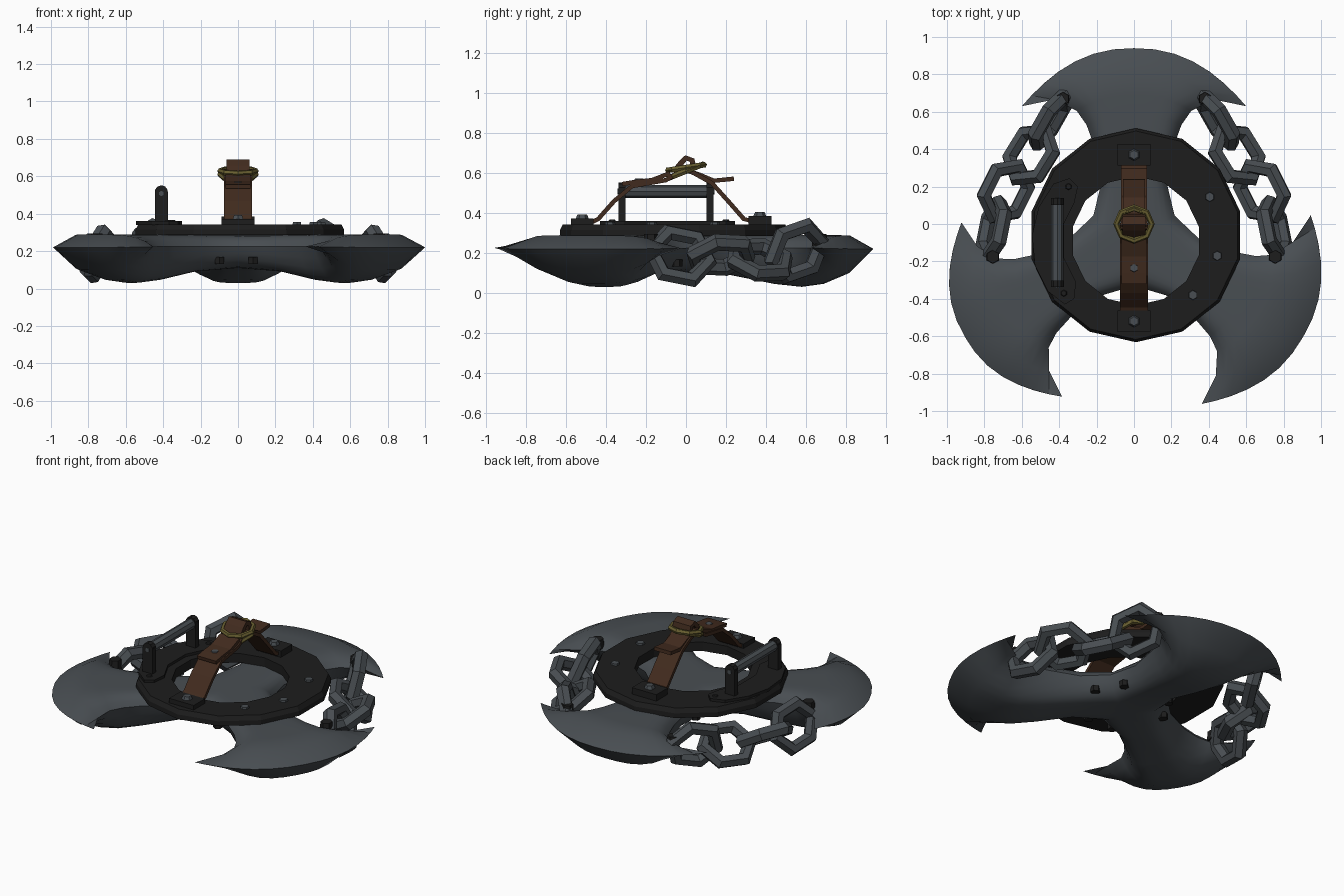
import bpy, bmesh, math
from mathutils import Vector, Matrix

if "Cube" in bpy.data.objects:
    bpy.data.objects.remove(bpy.data.objects["Cube"])

def material(name, rgb):
    m = bpy.data.materials.new(name)
    m.diffuse_color = (*rgb, 1)
    m.use_nodes = True
    m.node_tree.nodes["Principled BSDF"].inputs["Base Color"].default_value = m.diffuse_color
    return m

STEEL = material("blue grey steel", (0.066, 0.076, 0.085))
BLACK = material("black iron", (0.0125, 0.0125, 0.0125))
LEATHER = material("brown leather", (0.053, 0.024, 0.013))
BRASS = material("old brass", (0.14, 0.115, 0.03))
CY = -0.08  # centre of the three blades

def finish(bm, name, mat, smooth=None):
    bmesh.ops.remove_doubles(bm, verts=bm.verts, dist=0.0005)
    bmesh.ops.recalc_face_normals(bm, faces=bm.faces)
    me = bpy.data.meshes.new(name)
    bm.to_mesh(me)
    bm.free()
    me.materials.append(mat)
    ob = bpy.data.objects.new(name, me)
    bpy.context.collection.objects.link(ob)
    if smooth:
        bpy.ops.object.select_all(action='DESELECT')
        ob.select_set(True)
        bpy.context.view_layer.objects.active = ob
        bpy.ops.object.shade_smooth_by_angle(angle=math.radians(smooth))
    return ob

def box(name, size, loc, mat):
    bm = bmesh.new()
    bmesh.ops.create_cube(bm, size=1, matrix=Matrix.Translation(loc) @ Matrix.Diagonal((*size, 1)))
    return finish(bm, name, mat)

def peg(name, loc, r, h, mat, sides=6, axis='Z', taper=0.7):
    rot = Matrix.Rotation(math.radians(90), 4, 'X') if axis == 'Y' else Matrix()
    bm = bmesh.new()
    bmesh.ops.create_cone(bm, cap_ends=True, segments=sides, radius1=r, radius2=r * taper,
                          depth=h, matrix=Matrix.Translation(loc) @ rot)
    return finish(bm, name, mat, 35 if sides > 6 else None)

def prism(name, pts, z0, z1, mat):
    bm = bmesh.new()
    lo = [bm.verts.new((x, y, z0)) for x, y in pts]
    hi = [bm.verts.new((x, y, z1)) for x, y in pts]
    bm.faces.new(lo)
    bm.faces.new(hi)
    for i in range(len(pts)):
        j = (i + 1) % len(pts)
        bm.faces.new((lo[i], lo[j], hi[j], hi[i]))
    return finish(bm, name, mat)

# Three crescent blades joined at a hub; each row: edge x, edge y, middle y, top z, bottom z
ROWS = [(.217, .125, 0, .285, .11), (.175, .30, .30, .285, .09), (.20, .50, .52, .288, .045),
        (.237, .61, .66, .29, .03), (.286, .685, .77, .29, .045), (.40, .745, .90, .288, .10),
        (.56, .755, 1.02, .22, .22)]
WIDTHS = (1.07, .96, 1.04)
bm = bmesh.new()
N = 14
for k in range(3):
    rot = Matrix.Translation((0, CY, 0)) @ Matrix.Rotation(k * math.tau / 3, 4, 'Z')
    for side in (3, 4):
        grid = []
        for n, row in enumerate(ROWS):
            ex, ey, my, z = row[0], row[1], row[2], row[side]
            wide = 1.0 if n < 2 else WIDTHS[k]
            if k == 0 and n == 6:
                ey -= .045
            if k > 0 and n > 4:
                my += .025
            line = []
            for i in range(N + 1):
                t = 2 * i / N - 1
                u = .5 * t + .5 * math.sin(t * math.pi / 2)
                p = 1 if n == 0 else 2.3
                y = my + (ey - my) * abs(u) ** p
                zz = .225 + (z - .225) * (1 - abs(u) ** (7 if side == 3 else 4.5))
                line.append(bm.verts.new(rot @ Vector((u * ex * wide, y, zz))))
            grid.append(line)
        for a, b in zip(grid, grid[1:]):
            for i in range(N):
                bm.faces.new((a[i], a[i + 1], b[i + 1], b[i]))
finish(bm, "blades", STEEL, 40)

# Rivets on the hub walls between the blades
for k in range(3):
    for x in (-.10, .08):
        v = Matrix.Rotation(k * math.tau / 3, 3, 'Z') @ Vector((x, -.24, .15))
        peg("hub_rivet", (v.x, v.y + CY, v.z), .028, .036, BLACK, taper=1)

# Flat mounting ring, slightly bevelled at the rim
bm = bmesh.new()
SIDES = 14
loops = []
for r, z, cy in ((.345, .285, -.09), (.572, .285, -.06), (.572, .315, -.06), (.557, .343, -.06), (.345, .343, -.09)):
    loops.append([bm.verts.new((.01 + r * math.sin(i * math.tau / SIDES),
                                cy + r * math.cos(i * math.tau / SIDES), z)) for i in range(SIDES)])
for a, b in zip(loops, loops[1:] + loops[:1]):
    for i in range(SIDES):
        j = (i + 1) % SIDES
        bm.faces.new((a[i], a[j], b[j], b[i]))
finish(bm, "mounting_ring", BLACK)
for x, y in ((.405, .145), (.445, -.17), (.315, -.38)):
    peg("ring_rivet", (x, y, .347), .027, .016, STEEL, taper=.9)

# Handle: crescent plate, two rounded posts and a grip bar
prism("handle_plate", [(-.345, .245), (-.30, .20), (-.32, .11), (-.375, .0), (-.375, -.18),
                       (-.31, -.31), (-.32, -.40), (-.37, -.43), (-.46, -.36), (-.53, -.22),
                       (-.545, -.06), (-.51, .09), (-.43, .215)], .34, .36, BLACK)
for x, y in ((-.35, .20), (-.375, -.37)):
    peg("plate_rivet", (x, y, .362), .02, .01, BLACK)
for y in (-.32, .12):
    box("handle_post", (.07, .036, .165), (-.41, y, .4375), BLACK)
    peg("post_top", (-.41, y, .517), .035, .036, BLACK, 10, 'Y', 1)
    peg("post_pin", (-.41, y, .508), .014, .046, STEEL, 6, 'Y', 1)
peg("grip_bar", (-.41, -.10, .508), .033, .42, STEEL, 8, 'Y', 1)

# Strap brackets with bolts
for y, z in ((.37, .362), (-.52, .35)):
    box("strap_bracket", (.175, .115, .045), (0, y, z), BLACK)
    peg("bracket_bolt", (0, y, z + .031), .034, .024, STEEL)

# Leather strap pieces, thick ribbons following side profiles
def strap(name, prof, width, thick=.022):
    pts = [Vector((0, y, z)) for y, z in prof]
    bm = bmesh.new()
    prev = None
    for i, p in enumerate(pts):
        t = (pts[min(i + 1, len(pts) - 1)] - pts[max(i - 1, 0)]).normalized()
        n = Vector((0, -t.z, t.y)) * thick / 2
        ring = [bm.verts.new(p + n * s + Vector((x, 0, 0))) for s, x in
                ((1, -width / 2), (1, width / 2), (-1, width / 2), (-1, -width / 2))]
        if prev:
            for a in range(4):
                b = (a + 1) % 4
                bm.faces.new((prev[a], prev[b], ring[b], ring[a]))
        if i in (0, len(pts) - 1):
            bm.faces.new(ring)
        prev = ring
    finish(bm, name, LEATHER)

strap("front_strap", [(-.48, .35), (-.44, .37), (-.36, .46), (-.27, .535), (-.10, .565), (-.03, .61), (.0, .63)], .15)
strap("back_strap", [(.33, .36), (.29, .37), (.22, .45), (.13, .55), (.04, .60), (-.03, .63)], .14)
strap("strap_fold", [(-.06, .605), (-.025, .65), (.0, .676), (.03, .665), (.04, .62)], .125, .028)
strap("strap_tail", [(-.02, .62), (.06, .595), (.14, .562), (.24, .572)], .12)
strap("strap_end", [(-.32, .545), (-.26, .555), (-.17, .565), (-.08, .60)], .135)
peg("strap_stud", (0, -.235, .562), .03, .02, STEEL)

# Faceted loops: buckle rings and chain links
def loop(name, mat, frame, half_len, half_wid, minor, sides, smooth):
    bm = bmesh.new()
    rows = []
    for i in range(sides):
        a = i * math.tau / sides
        c = Vector((math.cos(a) * half_len, math.sin(a) * half_wid, 0))
        d = Vector((math.cos(a), math.sin(a), 0))
        rows.append([bm.verts.new(frame @ (c + d * minor * math.cos(b * math.tau / 6)
                     + Vector((0, 0, minor * math.sin(b * math.tau / 6))))) for b in range(6)])
    for i in range(sides):
        p, q = rows[i], rows[(i + 1) % sides]
        for b in range(6):
            e = (b + 1) % 6
            bm.faces.new((p[b], p[e], q[e], q[b]))
    finish(bm, name, mat, smooth)

for tilt, z in ((.38, .61), (.15, .628)):
    loop("buckle_ring", BRASS, Matrix.Translation((0, 0, z)) @ Matrix.Rotation(tilt, 4, 'X'),
         .095, .09, .016, 8, None)

# Two chains between neighbouring blades: link centres and roll angles
LINKS = [((.45, .555, .21), 75), ((.55, .37, .165), -35), ((.685, .175, .19), 32), ((.75, -.03, .185), -70)]
ENDS = [Vector((.38, .67, .27)), Vector((.755, -.175, .26))]
for s in (-1, 1):
    pts = [Vector((p[0] * s, p[1], p[2])) for p in [ENDS[0]] + [l[0] for l in LINKS] + [ENDS[1]]]
    for i, (_, angle) in enumerate(LINKS):
        x = (pts[i + 2] - pts[i]).normalized()
        side = Vector((0, 0, 1)).cross(x).normalized()
        up = x.cross(side)
        roll = math.radians(angle) * s
        y = side * math.cos(roll) + up * math.sin(roll)
        frame = Matrix((x, y, x.cross(y))).transposed().to_4x4()
        frame.translation = pts[i + 1]
        loop("chain_link", STEEL, frame, .15, .13, .043, 6, 35)
    for p in (pts[0], pts[-1]):
        peg("chain_anchor", (p.x, p.y, .265), .039, .06, BLACK, taper=.9)
